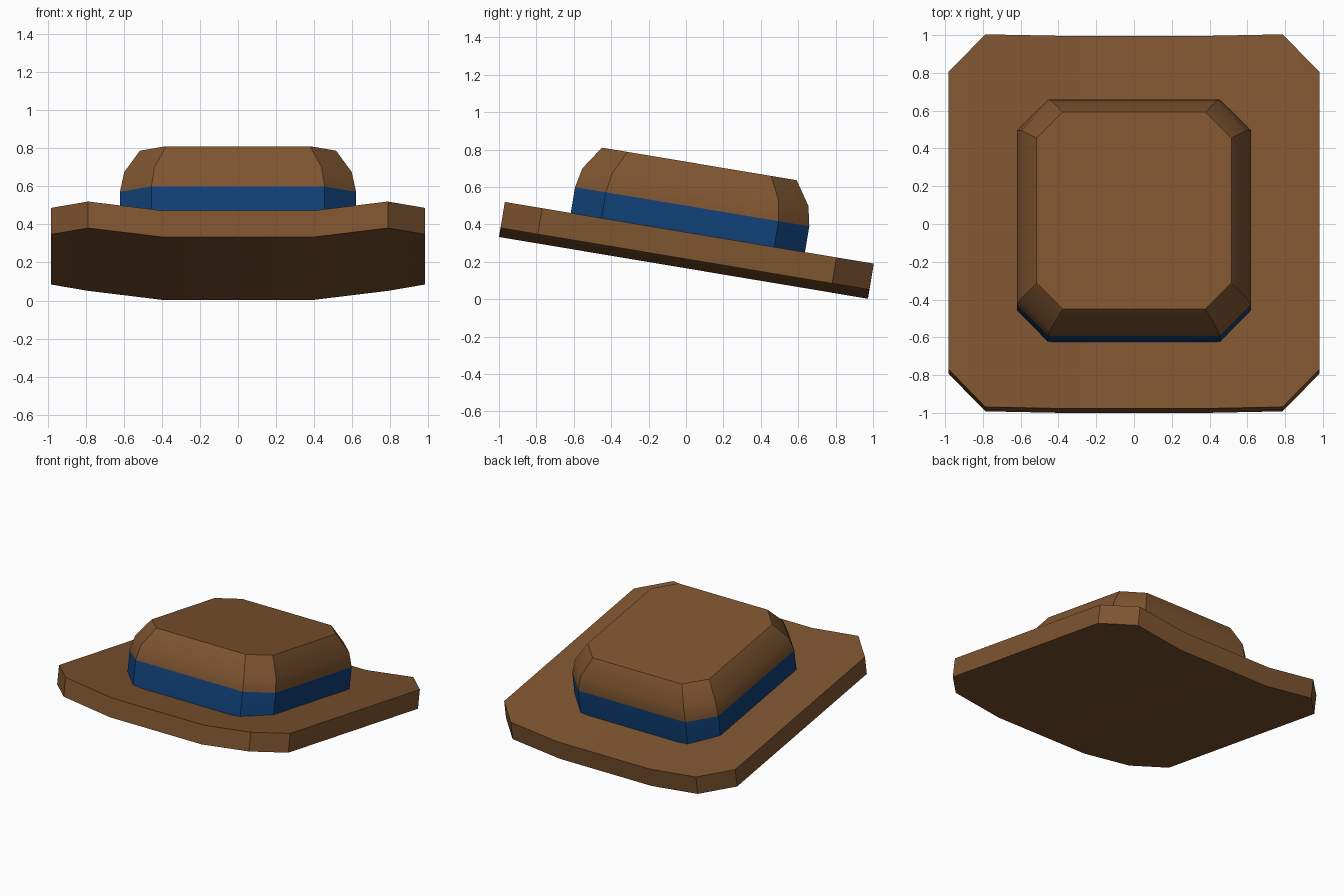
import bpy, bmesh, math
from mathutils import Matrix

if "Cube" in bpy.data.objects:
    bpy.data.objects.remove(bpy.data.objects["Cube"])

TILT = Matrix.Rotation(math.radians(-9.5), 4, 'X')   # whole hat leans back


def material(name, rgb):
    m = bpy.data.materials.new(name)
    m.diffuse_color = (*rgb, 1)
    m.use_nodes = True
    m.node_tree.nodes["Principled BSDF"].inputs["Base Color"].default_value = m.diffuse_color
    return m


brown = material("brown felt", (0.21, 0.09, 0.03))
blue = material("blue band", (0.005, 0.05, 0.18))


def loft(name, rings, mats, band=None):
    """Skin a list of closed rings, cap both ends; band = ring span given material 1."""
    bm = bmesh.new()
    rows = [[bm.verts.new(p) for p in ring] for ring in rings]
    n = len(rows[0])
    for k, (a, b) in enumerate(zip(rows, rows[1:])):
        for i in range(n):
            j = (i + 1) % n
            face = bm.faces.new((a[i], a[j], b[j], b[i]))
            face.material_index = 1 if k == band else 0
    bm.faces.new(rows[0][::-1])
    bm.faces.new(rows[-1])
    bmesh.ops.recalc_face_normals(bm, faces=bm.faces)
    bm.transform(TILT)
    mesh = bpy.data.meshes.new(name)
    bm.to_mesh(mesh)
    bm.free()
    obj = bpy.data.objects.new(name, mesh)
    bpy.context.collection.objects.link(obj)
    for m in mats:
        mesh.materials.append(m)
    bpy.context.view_layer.objects.active = obj
    obj.select_set(True)
    bpy.ops.object.shade_smooth_by_angle(angle=math.radians(30))
    obj.select_set(False)
    return obj


# Brim: cross-sections along x (x, half length, lift), sides curled upward
half = [(0.39, 1.0, 0), (0.787, 1.0, 0.049), (0.982, 0.798, 0.049)]
sections = [(-x, h, r) for x, h, r in reversed(half)] + half
BOTTOM, TOP, CY = 0.163, 0.304, -0.041
loft("brim", [[(x, CY - h, BOTTOM + r), (x, CY + h, BOTTOM + r),
               (x, CY + h, TOP + r), (x, CY - h, TOP + r)]
              for x, h, r in sections], [brown])


# Crown: scaled octagon rings, lowest span is the band
def octagon(scale, z):
    outline = [(0.455, 0.635), (0.62, 0.468), (0.62, -0.468), (0.455, -0.635),
               (-0.455, -0.635), (-0.62, -0.468), (-0.62, 0.468), (-0.455, 0.635)]
    return [(x * scale, y * scale - 0.049, z) for x, y in outline]


loft("crown_with_band",
     [octagon(s, z) for s, z in ((1, 0.25), (1, 0.493), (0.964, 0.60), (0.831, 0.725))],
     [brown, blue], band=0)
